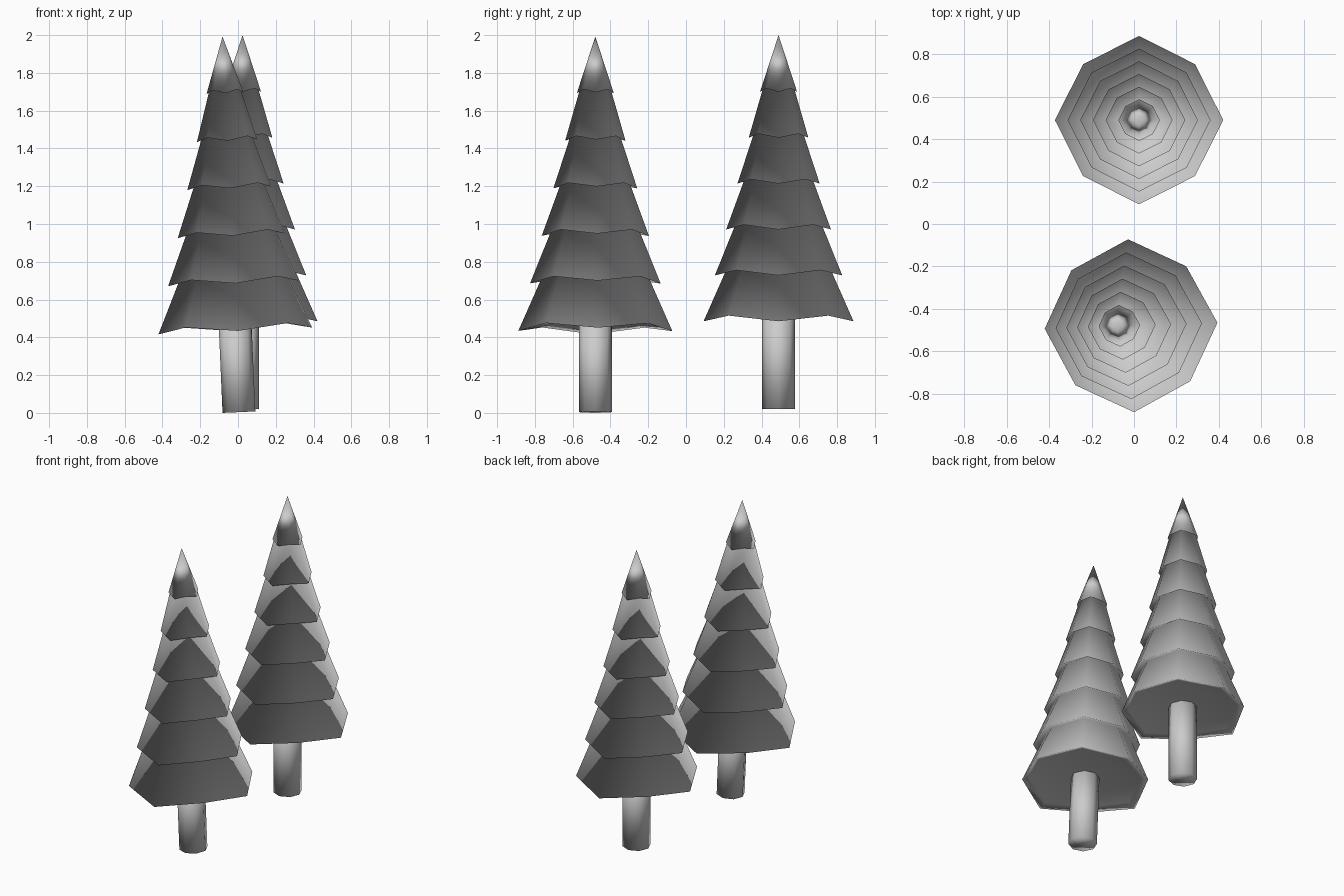
import bpy, bmesh
from math import cos, sin, pi, radians
from mathutils import Matrix

if "Cube" in bpy.data.objects:
    bpy.data.objects.remove(bpy.data.objects["Cube"])

SIDES = 8
TIERS = 6

grey = bpy.data.materials.new("pale_grey")
grey.use_nodes = True
colour = (0.6, 0.6, 0.6, 1)
grey.diffuse_color = colour
grey.node_tree.nodes["Principled BSDF"].inputs["Base Color"].default_value = colour


def ring(bm, radius, z, droop=0.0, pinch=1.0):
    """Octagon whose in-between corners sit a little higher and closer in."""
    verts = []
    for i in range(SIDES):
        a = 2 * pi * i / SIDES
        odd = i % 2
        r = radius * (pinch if odd else 1)
        verts.append(bm.verts.new((r * cos(a), r * sin(a), z + droop * odd)))
    return verts


def bridge(bm, low, high):
    for i in range(SIDES):
        j = (i + 1) % SIDES
        bm.faces.new((low[i], low[j], high[j], high[i]))


def finish(bm, name, matrix):
    bmesh.ops.recalc_face_normals(bm, faces=bm.faces[:])
    mesh = bpy.data.meshes.new(name)
    bm.to_mesh(mesh)
    bm.free()
    mesh.materials.append(grey)
    mesh.shade_smooth()
    obj = bpy.data.objects.new(name, mesh)
    obj.matrix_world = matrix
    bpy.context.collection.objects.link(obj)


def make_tree(name, spot, lean, yaw, radii, rims, apex):
    matrix = (Matrix.Translation(spot) @ Matrix.Rotation(radians(lean), 4, "Y")
              @ Matrix.Rotation(radians(yaw), 4, "Z"))

    # Foliage: one connected shell of skirts, each tucked under the next
    bm = bmesh.new()
    inner = ring(bm, radii[0] * 0.88, rims[0] + 0.02, 0.02, 0.95)
    bm.faces.new(inner)
    for t in range(TIERS):
        f = t / (TIERS - 1)
        radius = radii[0] + (radii[1] - radii[0]) * f
        z = rims[0] + (rims[1] - rims[0]) * f
        droop = 0.03 - 0.012 * f
        if t:
            tuck = ring(bm, radius * 0.83, z + 0.022, droop, 0.95)
            bridge(bm, rim, tuck)
            inner = tuck
        rim = ring(bm, radius, z, droop, 0.94)
        bridge(bm, inner, rim)
    tip = bm.verts.new((0, 0, apex))
    for i in range(SIDES):
        bm.faces.new((rim[i], rim[(i + 1) % SIDES], tip))
    finish(bm, name + "_foliage", matrix)

    # Trunk: plain eight-sided post reaching into the foliage
    bm = bmesh.new()
    foot = ring(bm, 0.087, 0)
    head = ring(bm, 0.087, rims[0] + 0.06)
    bridge(bm, foot, head)
    bm.faces.new(foot)
    bm.faces.new(head)
    finish(bm, name + "_trunk", matrix)


make_tree("front_tree", (0.005, -0.48, 0.004), -2.5, 2,
          (0.408, 0.098), (0.43, 1.69), 1.99)
make_tree("back_tree", (0.024, 0.49, 0.02), 0, 0,
          (0.397, 0.098), (0.465, 1.68), 1.98)
